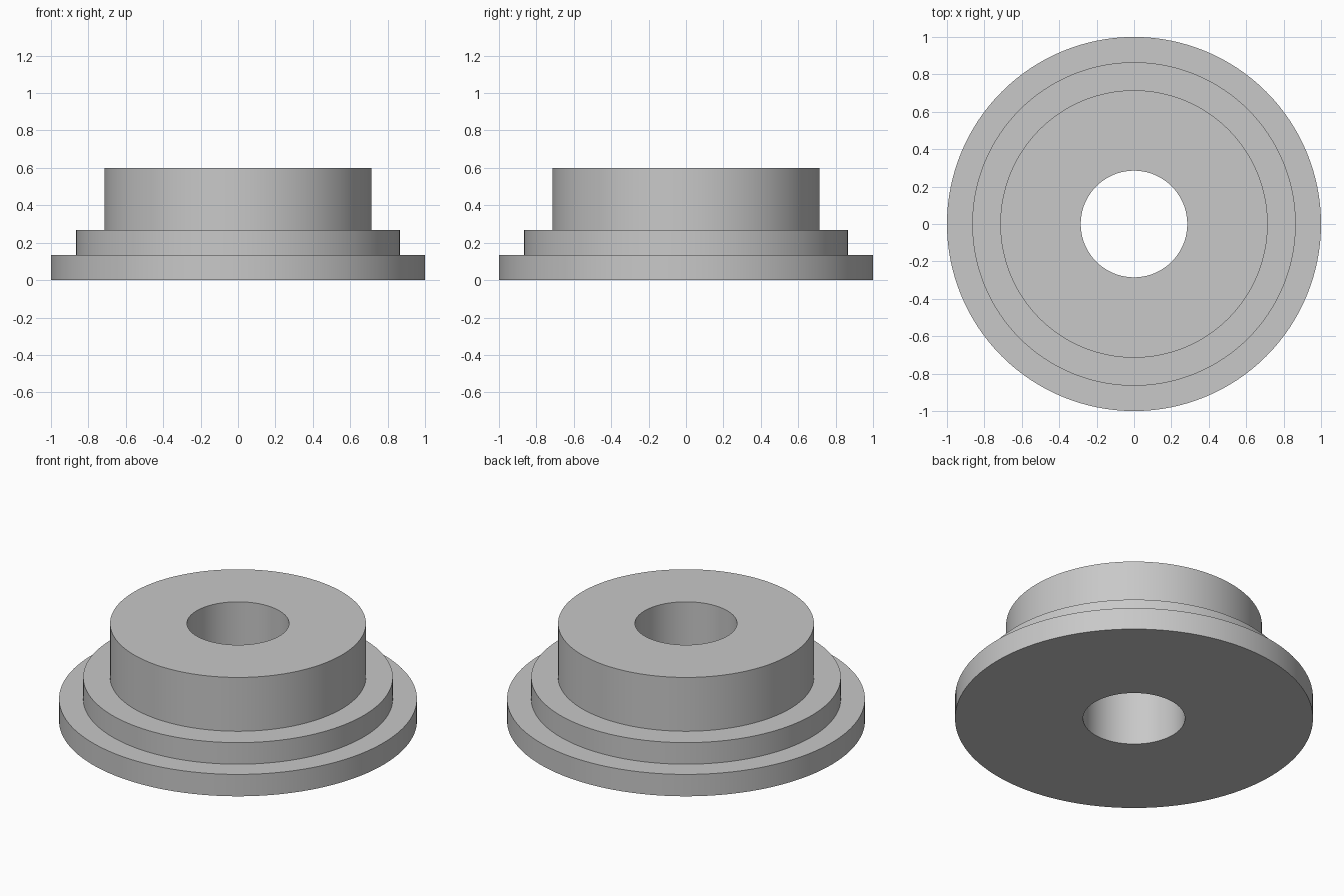
import bpy
import bmesh
from math import tau, radians
from mathutils import Vector

cube = bpy.data.objects.get("Cube")
if cube:
    bpy.data.objects.remove(cube, do_unlink=True)

# Plain grey
GREY = (0.58, 0.58, 0.58, 1)
mat = bpy.data.materials.new("plain_grey")
mat.use_nodes = True
mat.diffuse_color = GREY
mat.node_tree.nodes["Principled BSDF"].inputs["Base Color"].default_value = GREY

# Half section of the stepped bushing as (radius, height), from the bore outward
BORE, HUB, SHOULDER, FLANGE = 0.285, 0.715, 0.865, 1.0
FLANGE_TOP, SHOULDER_TOP, HUB_TOP = 0.135, 0.268, 0.6
section = [
    (BORE, 0), (FLANGE, 0), (FLANGE, FLANGE_TOP),
    (SHOULDER, FLANGE_TOP), (SHOULDER, SHOULDER_TOP),
    (HUB, SHOULDER_TOP), (HUB, HUB_TOP), (BORE, HUB_TOP),
]

# Turn the section around the vertical axis
bm = bmesh.new()
verts = [bm.verts.new((r, 0, z)) for r, z in section]
edges = [bm.edges.new((a, b)) for a, b in zip(verts, verts[1:] + verts[:1])]
bmesh.ops.spin(bm, geom=verts + edges, cent=Vector(), axis=(0, 0, 1),
               angle=tau, steps=128, use_merge=False)
bmesh.ops.remove_doubles(bm, verts=bm.verts, dist=0.0001)
bmesh.ops.recalc_face_normals(bm, faces=bm.faces)

mesh = bpy.data.meshes.new("stepped_bushing")
bm.to_mesh(mesh)
bm.free()
mesh.materials.append(mat)
bushing = bpy.data.objects.new("stepped_bushing", mesh)
bpy.context.collection.objects.link(bushing)

# Smooth walls with sharp rims
bpy.ops.object.select_all(action="DESELECT")
bushing.select_set(True)
bpy.context.view_layer.objects.active = bushing
bpy.ops.object.shade_smooth_by_angle(angle=radians(30))
